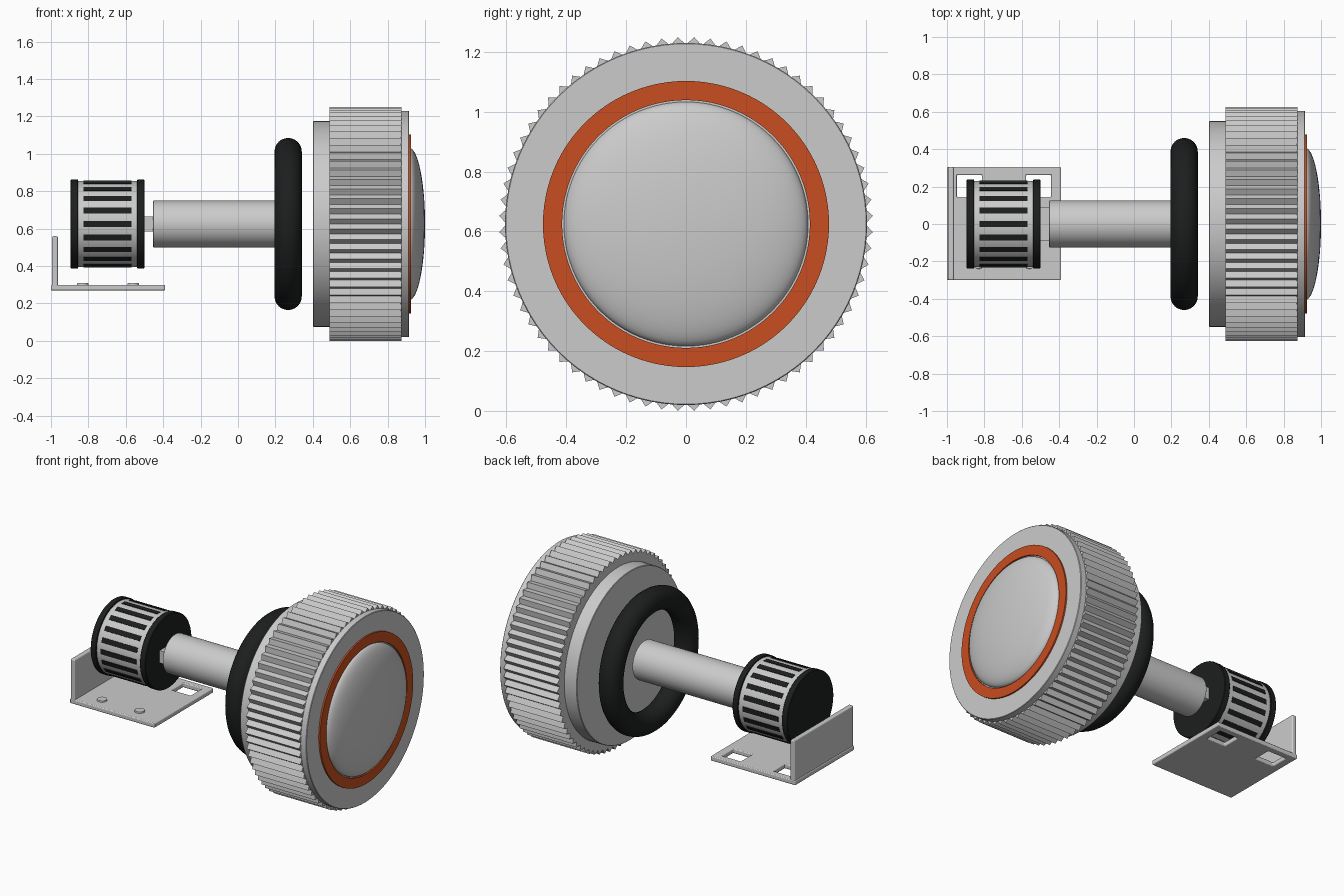
import bpy, bmesh
from math import sin, cos, pi, radians
from mathutils import Matrix, Vector

if "Cube" in bpy.data.objects:
    bpy.data.objects.remove(bpy.data.objects["Cube"])

CZ = 0.625  # height of the common axle axis


def material(name, rgb):
    m = bpy.data.materials.new(name)
    m.diffuse_color = (*rgb, 1)
    m.use_nodes = True
    m.node_tree.nodes["Principled BSDF"].inputs["Base Color"].default_value = m.diffuse_color
    return m


BLACK = material("black_rubber", (0.012, 0.013, 0.013))
ORANGE = material("orange_paint", (0.58, 0.075, 0.014))


def finish(name, bm, mat=None, smooth=True):
    bmesh.ops.recalc_face_normals(bm, faces=bm.faces)
    me = bpy.data.meshes.new(name)
    bm.to_mesh(me)
    bm.free()
    ob = bpy.data.objects.new(name, me)
    bpy.context.collection.objects.link(ob)
    if mat:
        me.materials.append(mat)
    bpy.ops.object.select_all(action='DESELECT')
    ob.select_set(True)
    bpy.context.view_layer.objects.active = ob
    if smooth:
        bpy.ops.object.shade_smooth_by_angle(angle=radians(35))
    return ob


def lathe(name, profile, mat=None, steps=96, closed=False):
    """Revolve (x, radius) points around the axle."""
    bm = bmesh.new()
    vs = [bm.verts.new((x, 0, CZ + r)) for x, r in profile]
    pairs = list(zip(vs, vs[1:])) + ([(vs[-1], vs[0])] if closed else [])
    for a, b in pairs:
        bm.edges.new((a, b))
    bmesh.ops.spin(bm, geom=bm.verts[:] + bm.edges[:], cent=(0, 0, CZ), axis=(1, 0, 0),
                   angle=2 * pi, steps=steps, use_merge=True)
    bmesh.ops.remove_doubles(bm, verts=bm.verts, dist=1e-5)
    return finish(name, bm, mat)


def disc(name, x0, x1, r, mat=None, bev=0.003, steps=96):
    return lathe(name, [(x0, 0), (x0, r - bev), (x0 + bev, r), (x1 - bev, r), (x1, r - bev), (x1, 0)],
                 mat, steps)


def add_box(bm, lo, hi, rot=Matrix()):
    lo, hi = Vector(lo), Vector(hi)
    m = rot @ Matrix.Translation((lo + hi) / 2) @ Matrix.Diagonal((*(hi - lo), 1))
    bmesh.ops.create_cube(bm, size=1, matrix=m)


def box(name, lo, hi, bevel=0):
    bm = bmesh.new()
    add_box(bm, lo, hi)
    ob = finish(name, bm, smooth=False)
    if bevel:
        mod = ob.modifiers.new("bevel", 'BEVEL')
        mod.width, mod.segments = bevel, 3
    return ob


# wheel: back flange, ridged grip, front lip
disc("wheel_back_flange", 0.40, 0.50, 0.55)
bm = bmesh.new()
TEETH = 72
ring = []
for i in range(TEETH * 2):
    a, r = i * pi / TEETH, (0.625 if i % 2 else 0.599)
    ring.append(bm.verts.new((0.49, r * cos(a), CZ + r * sin(a))))
face = bm.faces.new(ring)
ext = bmesh.ops.extrude_face_region(bm, geom=[face])
bmesh.ops.translate(bm, vec=(0.385, 0, 0), verts=[v for v in ext["geom"] if isinstance(v, bmesh.types.BMVert)])
if not face.is_valid or len(bm.faces) < TEETH * 2 + 2:
    bm.faces.new(ring)
finish("wheel_ridged_grip", bm, smooth=False)
disc("wheel_front_lip", 0.87, 0.915, 0.605)

# orange ring and domed hub cap
lathe("orange_ring", [(0.905, 0.414), (0.925, 0.414), (0.925, 0.478), (0.905, 0.478)], ORANGE, closed=True)
lathe("hub_dome", [(0.905, 0)] + [(0.915 + 0.085 * sin(t * pi / 32), 0.408 * cos(t * pi / 32))
                                  for t in range(16)] + [(1.0, 0)])

# black rubber ring
lathe("rubber_ring", [(0.268 + 0.073 * cos(t * pi / 12), 0.387 + 0.073 * sin(t * pi / 12))
                      for t in range(24)], BLACK, closed=True)

# axle and its flat drive key
disc("axle", -0.455, 0.30, 0.125, steps=64)
box("drive_key", (-0.52, -0.09, CZ - 0.04), (-0.44, 0.09, CZ + 0.04))

# motor: body, end caps, cooling slots
disc("motor_body", -0.87, -0.52, 0.23, steps=80)
disc("motor_cap_outer", -0.895, -0.855, 0.238, BLACK, steps=64)
disc("motor_cap_inner", -0.54, -0.50, 0.238, BLACK, steps=64)
bm = bmesh.new()
for i in range(20):
    rot = Matrix.Translation((0, 0, CZ)) @ Matrix.Rotation(i * pi / 10, 4, 'X')
    add_box(bm, (-0.825, -0.016, 0.215), (-0.57, 0.016, 0.233), rot)
finish("motor_slots", bm, BLACK, smooth=False)

# mounting bracket: base plate with two square holes, upright plate
base = box("bracket_base", (-1.0, -0.30, 0.27), (-0.39, 0.305, 0.30))
bm = bmesh.new()
for x in (-0.88, -0.51):
    add_box(bm, (x - 0.067, 0.145, 0.2), (x + 0.067, 0.262, 0.4))
cutter = finish("hole_cutter", bm, smooth=False)
cutter.hide_render = True
mod = base.modifiers.new("holes", 'BOOLEAN')
mod.operation, mod.object, mod.solver = 'DIFFERENCE', cutter, 'EXACT'
bpy.context.view_layer.objects.active = base
bpy.ops.object.modifier_apply(modifier="holes")
bpy.data.objects.remove(cutter)
mod = base.modifiers.new("bevel", 'BEVEL')
mod.width, mod.segments = 0.006, 3
box("bracket_upright", (-0.995, -0.30, 0.28), (-0.963, 0.305, 0.56), 0.008)

# bracket bolt heads
for i, x in enumerate((-0.83, -0.56)):
    bm = bmesh.new()
    bmesh.ops.create_cone(bm, cap_ends=True, segments=32, radius1=0.032, radius2=0.029, depth=0.02,
                          matrix=Matrix.Translation((x, -0.21, 0.299)))
    finish(f"bolt_head_{i + 1}", bm)
